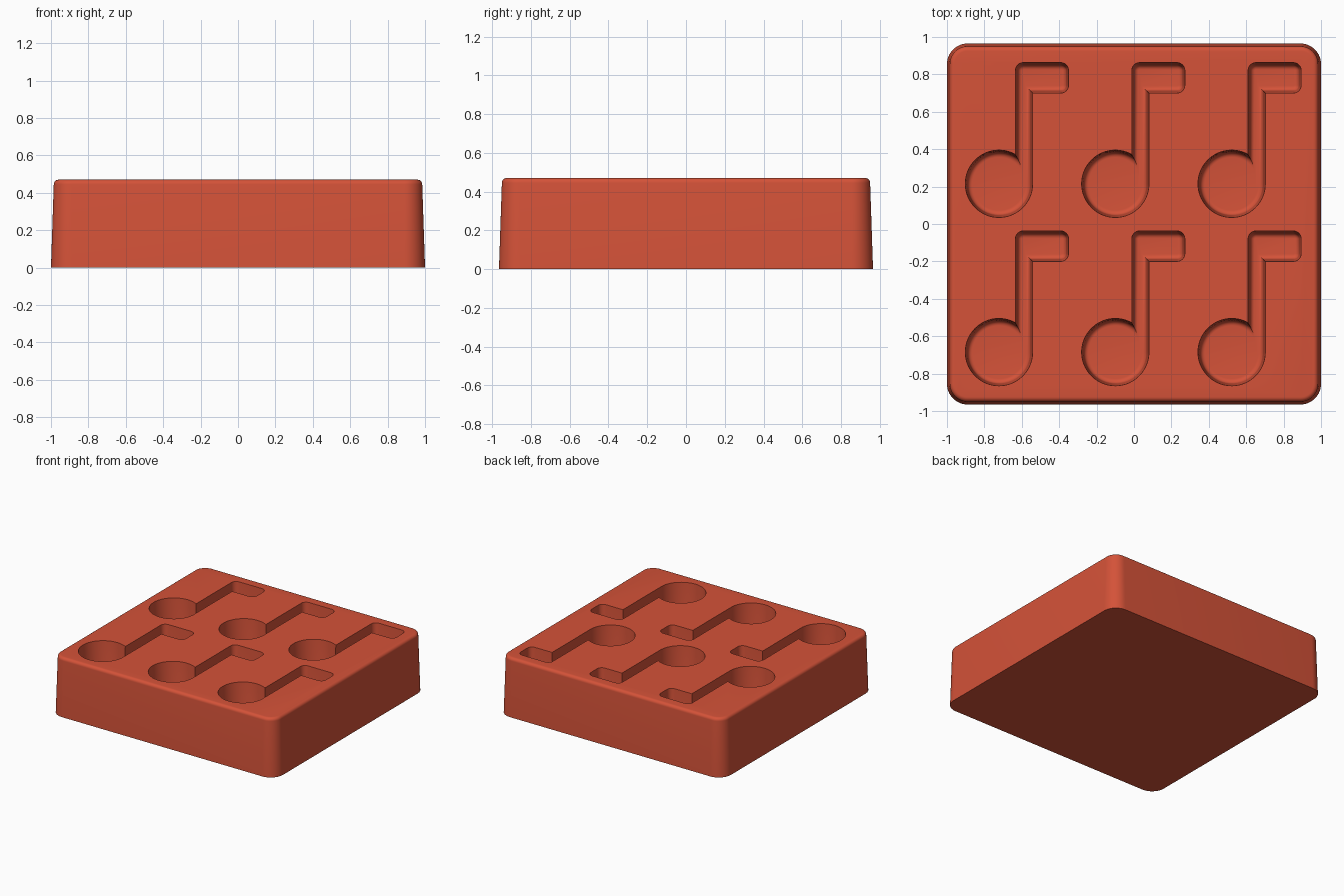
import bpy, bmesh
from math import sin, cos, pi, radians, acos

cube = bpy.data.objects.get("Cube")
if cube:
    bpy.data.objects.remove(cube, do_unlink=True)

HEIGHT, DEPTH = 0.47, 0.25
DRAFT, FILLET = 0.012, 0.026

red = bpy.data.materials.new("brick_red")
red.use_nodes = True
color = (0.66, 0.085, 0.04, 1)
red.diffuse_color = color
red.node_tree.nodes["Principled BSDF"].inputs["Base Color"].default_value = color


def arc(cx, cy, r, start, end, steps):
    return [(cx + r * cos(start + (end - start) * i / steps),
             cy + r * sin(start + (end - start) * i / steps))
            for i in range(steps + 1)]


def rounded_block(hx, hy, r):
    """Counter-clockwise rounded rectangle."""
    pts = []
    for k, (sx, sy) in enumerate([(1, 1), (-1, 1), (-1, -1), (1, -1)]):
        pts += arc(sx * (hx - r), sy * (hy - r), r, k * pi / 2, (k + 1) * pi / 2, 12)
    return pts


def note(d):
    """Note outline around its head centre, inset by d."""
    head = 0.18 - d
    left, right = 0.088 + d, 0.18 - d
    tip, low, top = 0.372 - d, 0.485 + d, 0.648 - d
    r = 0.042 - d
    pts = [(right, low)]
    pts += arc(tip - r, low + r, r, -pi / 2, 0, 6)
    pts += arc(tip - r, top - r, r, 0, pi / 2, 6)
    pts += arc(left + r, top - r, r, pi / 2, pi, 6)
    pts += arc(0, 0, head, acos(left / head), 2 * pi, 64)
    return pts


def loft(name, rings):
    """Skin a stack of (outline, z) rings, lowest first."""
    bm = bmesh.new()
    loops = [[bm.verts.new((x, y, z)) for x, y in pts] for pts, z in rings]
    for a, b in zip(loops, loops[1:]):
        for i in range(len(a)):
            j = (i + 1) % len(a)
            bm.faces.new((a[i], a[j], b[j], b[i]))
    bm.faces.new(loops[0][::-1])
    bm.faces.new(loops[-1])
    bmesh.ops.recalc_face_normals(bm, faces=bm.faces)
    mesh = bpy.data.meshes.new(name)
    bm.to_mesh(mesh)
    bm.free()
    mesh.materials.append(red)
    obj = bpy.data.objects.new(name, mesh)
    bpy.context.collection.objects.link(obj)
    return obj


# Tapered tray body with a softened top rim
rim = 0.025
rings = [(rounded_block(1, 0.965, 0.11), 0)]
for i in range(7):
    a = i / 6 * pi / 2
    inset = 0.015 + rim * (1 - cos(a))
    rings.append((rounded_block(1 - inset, 0.965 - inset, 0.11 - inset),
                  HEIGHT - rim + rim * sin(a)))
tray = loft("mould_tray", rings)

# Cavity shape: filleted floor and drafted walls
rings = []
for i in range(7):
    a = i / 6 * pi / 2
    rings.append((note(DRAFT + FILLET * (1 - sin(a))),
                  HEIGHT - DEPTH + FILLET * (1 - cos(a))))
rings += [(note(0), HEIGHT), (note(0), HEIGHT + 0.1)]
cutter = loft("note_cutter", rings)
cutter.hide_render = True

# Sink six cavities into the tray
bpy.ops.object.select_all(action="DESELECT")
tray.select_set(True)
bpy.context.view_layer.objects.active = tray
for y in (0.215, -0.685):
    for x in (-0.722, -0.1, 0.522):
        cutter.location = (x, y, 0)
        bpy.context.view_layer.update()
        mod = tray.modifiers.new("note_cavity", "BOOLEAN")
        mod.operation = "DIFFERENCE"
        mod.solver = "EXACT"
        mod.object = cutter
        bpy.ops.object.modifier_apply(modifier=mod.name)
bpy.data.objects.remove(cutter, do_unlink=True)
bpy.ops.object.shade_smooth_by_angle(angle=radians(35))
